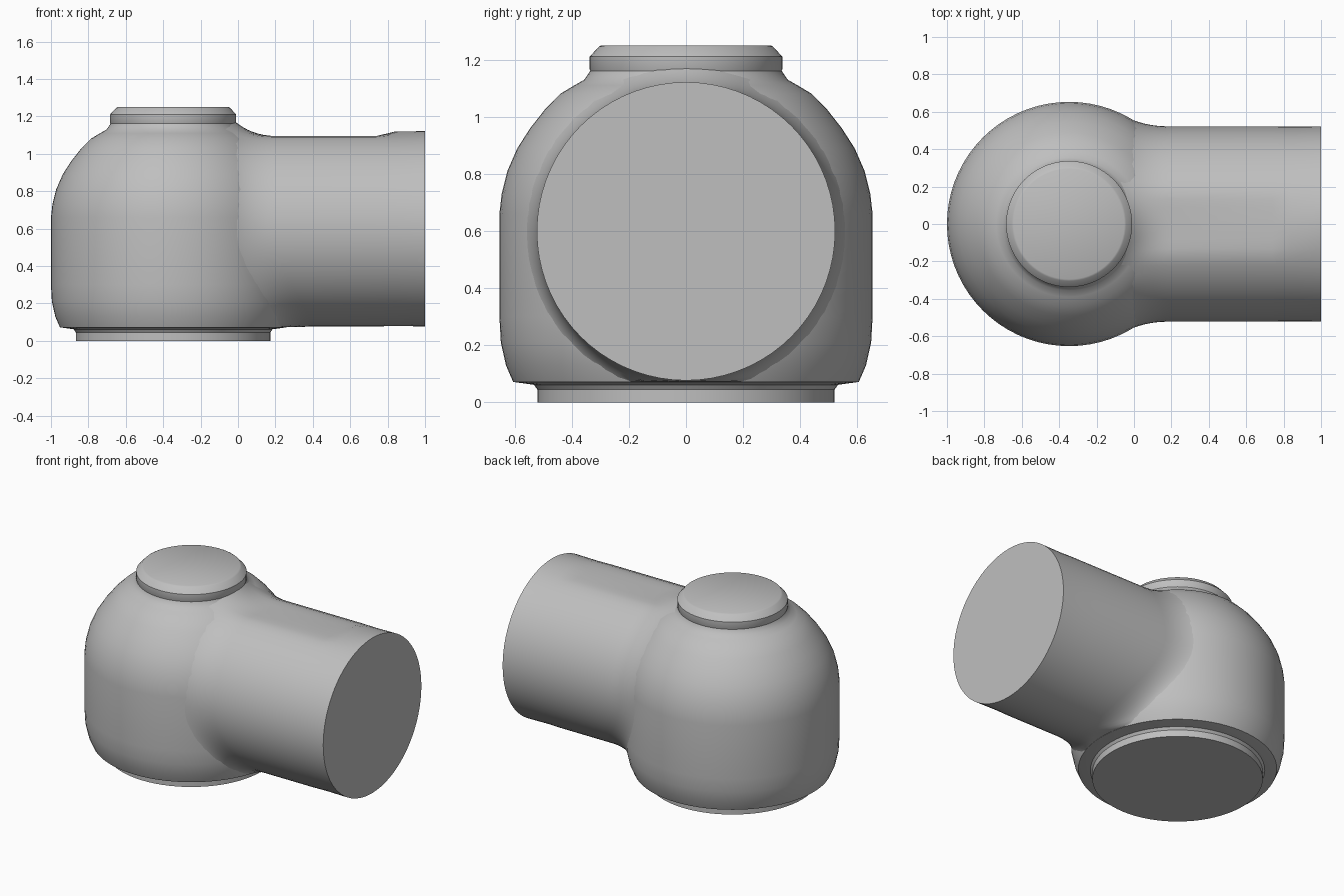
import bpy, bmesh, math

default = bpy.data.objects.get("Cube")
if default:
    bpy.data.objects.remove(default, do_unlink=True)

AXIS_X = -0.347      # vertical axis of the round body
PIPE_Z = 0.599       # height of the pipe axis
PIPE_R = 0.522
SEGMENTS = 72

grey = bpy.data.materials.new("plain grey")
grey.use_nodes = True
colour = (0.52, 0.52, 0.52, 1)
grey.diffuse_color = colour
grey.node_tree.nodes["Principled BSDF"].inputs["Base Color"].default_value = colour


def skin(name, rings, cap_first=True, cap_last=True):
    """Join equal rings of points into a smooth-shaded surface."""
    bm = bmesh.new()
    loops = [[bm.verts.new(p) for p in ring] for ring in rings]
    for a, b in zip(loops, loops[1:]):
        for i in range(len(a)):
            j = (i + 1) % len(a)
            bm.faces.new((a[i], a[j], b[j], b[i]))
    if cap_first:
        bm.faces.new(loops[0])
    if cap_last:
        bm.faces.new(loops[-1])
    bmesh.ops.recalc_face_normals(bm, faces=bm.faces)
    mesh = bpy.data.meshes.new(name)
    bm.to_mesh(mesh)
    bm.free()
    mesh.materials.append(grey)
    obj = bpy.data.objects.new(name, mesh)
    bpy.context.collection.objects.link(obj)
    bpy.ops.object.select_all(action='DESELECT')
    obj.select_set(True)
    bpy.context.view_layer.objects.active = obj
    bpy.ops.object.shade_smooth_by_angle(angle=math.radians(30))
    return obj


ANGLES = [math.tau * i / SEGMENTS for i in range(SEGMENTS)]


def lathe(name, profile):
    """Turn (radius, height) points about the body axis."""
    return skin(name, [[(AXIS_X + r * math.cos(a), r * math.sin(a), z)
                        for a in ANGLES] for r, z in profile])


# Round body with a domed shoulder
body_profile = [(0.52, 0.06), (0.605, 0.072), (0.63, 0.13), (0.648, 0.21),
                (0.653, 0.3), (0.653, 0.66), (0.645, 0.73), (0.625, 0.81),
                (0.59, 0.89), (0.545, 0.96), (0.49, 1.03), (0.44, 1.08),
                (0.39, 1.11), (0.355, 1.13), (0.335, 1.16), (0.33, 1.18)]
lathe("body", body_profile)

# Foot ring and top cap
lathe("base_ring", [(0.52, 0), (0.52, 0.045), (0.535, 0.066)])
lathe("top_cap", [(0.325, 1.14), (0.337, 1.165), (0.337, 1.21), (0.305, 1.245), (0.295, 1.25)])


def body_radius(z):
    z = min(max(z, body_profile[1][1]), body_profile[-1][1])
    for (r0, z0), (r1, z1) in zip(body_profile, body_profile[1:]):
        if z <= z1:
            return r0 + (r1 - r0) * (z - z0) / (z1 - z0)
    return body_profile[-1][0]


def body_surface_x(r, a):
    """Where a line along the pipe at polar (r, a) leaves the body."""
    y, z = r * math.cos(a), PIPE_Z + r * math.sin(a)
    return AXIS_X + math.sqrt(max(0, body_radius(z) ** 2 - y * y))


def pipe_point(x, r, a):
    return (x, r * math.cos(a), max(0.073, PIPE_Z + r * math.sin(a)))


def low_radius(a):
    """Pipe radius where its crown is slightly flattened."""
    s = math.sin(a)
    return min(PIPE_R, 0.496 / s) if s > 0.5 else PIPE_R


# Side pipe, flared into the body by a curved fillet
rings = [[pipe_point(1, PIPE_R, a) for a in ANGLES],
         [pipe_point(0.84, PIPE_R - 0.002, a) for a in ANGLES],
         [pipe_point(0.74, low_radius(a), a) for a in ANGLES]]
STEPS = 8
for k in range(STEPS + 1):
    t = k / STEPS
    ring = []
    for a in ANGLES:
        r0 = low_radius(a)
        r2 = PIPE_R + 0.06
        x1 = body_surface_x(r0, a)
        x2 = body_surface_x(r2, a) - 0.008
        x = (1 - t) ** 2 * (x1 + 0.14) + 2 * t * (1 - t) * x1 + t * t * x2
        r = (1 - t * t) * r0 + t * t * r2
        ring.append(pipe_point(x, r, a))
    rings.append(ring)
skin("side_pipe", rings, cap_last=False)
